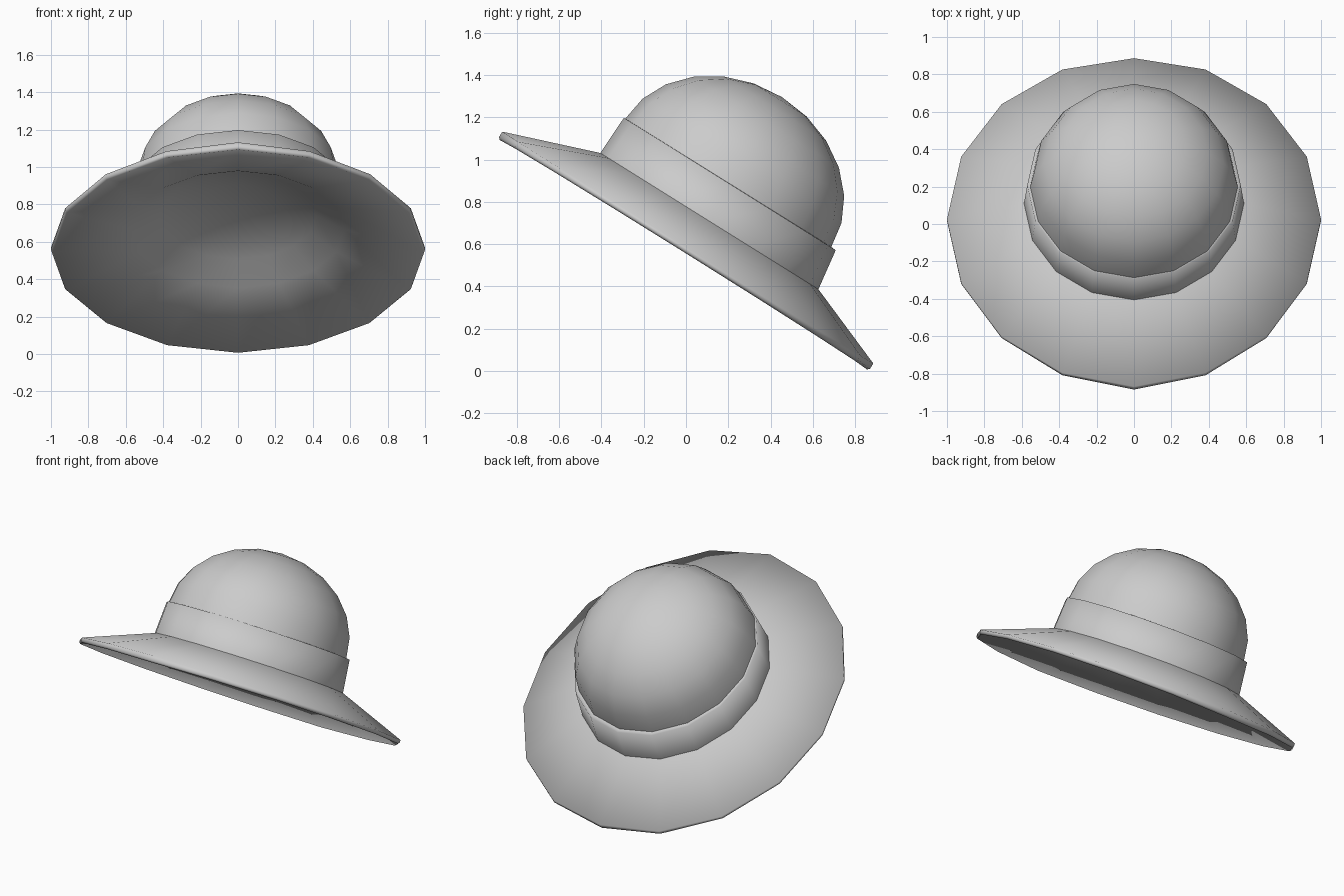
import bpy, bmesh, math

if "Cube" in bpy.data.objects:
    bpy.data.objects.remove(bpy.data.objects["Cube"])

SIDES = 16
TILT = math.radians(-32)
CENTRE = (0, -0.0125, 0.55)   # middle of the brim's underside


def lathe(name, rings):
    """Skin a list of (radius, height, y offset, side shift) rings; radius 0 makes a pole."""
    bm = bmesh.new()
    loops = []
    for r, h, off, side in rings:
        ring = []
        for i in range(SIDES if r else 1):
            a = 2 * math.pi * i / SIDES
            bend = abs(math.cos(a))
            ring.append(bm.verts.new((r * math.cos(a),
                                      1.035 * r * math.sin(a) + off + (0.022 * bend if side else 0),
                                      h + side * bend)))
        loops.append(ring)
    for a, b in zip(loops, loops[1:]):
        for i in range(SIDES):
            j = (i + 1) % SIDES
            if len(a) == 1:
                f = bm.faces.new((a[0], b[j], b[i]))
            elif len(b) == 1:
                f = bm.faces.new((a[i], a[j], b[0]))
            else:
                f = bm.faces.new((a[i], a[j], b[j], b[i]))
            f.smooth = True
    mesh = bpy.data.meshes.new(name)
    bm.to_mesh(mesh)
    bm.free()
    obj = bpy.data.objects.new(name, mesh)
    bpy.context.collection.objects.link(obj)
    obj.location = CENTRE
    obj.rotation_euler = (TILT, 0, 0)
    return obj


# Brim: dished underside, thin rim (pinched at the sides), sloping top
lathe("brim", [(0, 0.31, 0.02, 0), (0.22, 0.29, 0.02, 0), (0.42, 0.235, 0.02, 0),
               (0.57, 0.15, 0.02, 0), (0.99, 0.0, 0.0, 0.012), (1.0, 0.01, 0.0, 0.012),
               (1.0, 0.04, 0.0, -0.004), (0.588, 0.20, 0.02, 0)])

# Crown band, flared towards the brim
lathe("crown_band", [(0.588, 0.20, 0.02, 0), (0.571, 0.40, 0.009, 0), (0.55, 0.402, 0.005, 0)])

# Dome: rings 15 degrees apart, closed by a pole
steps = [math.radians(a) for a in range(0, 90, 15)]
lathe("crown_dome", [(0.555 * math.cos(a), 0.40 + 0.48 * math.sin(a), 0.0, 0) for a in steps]
      + [(0, 0.88, 0.0, 0)])
